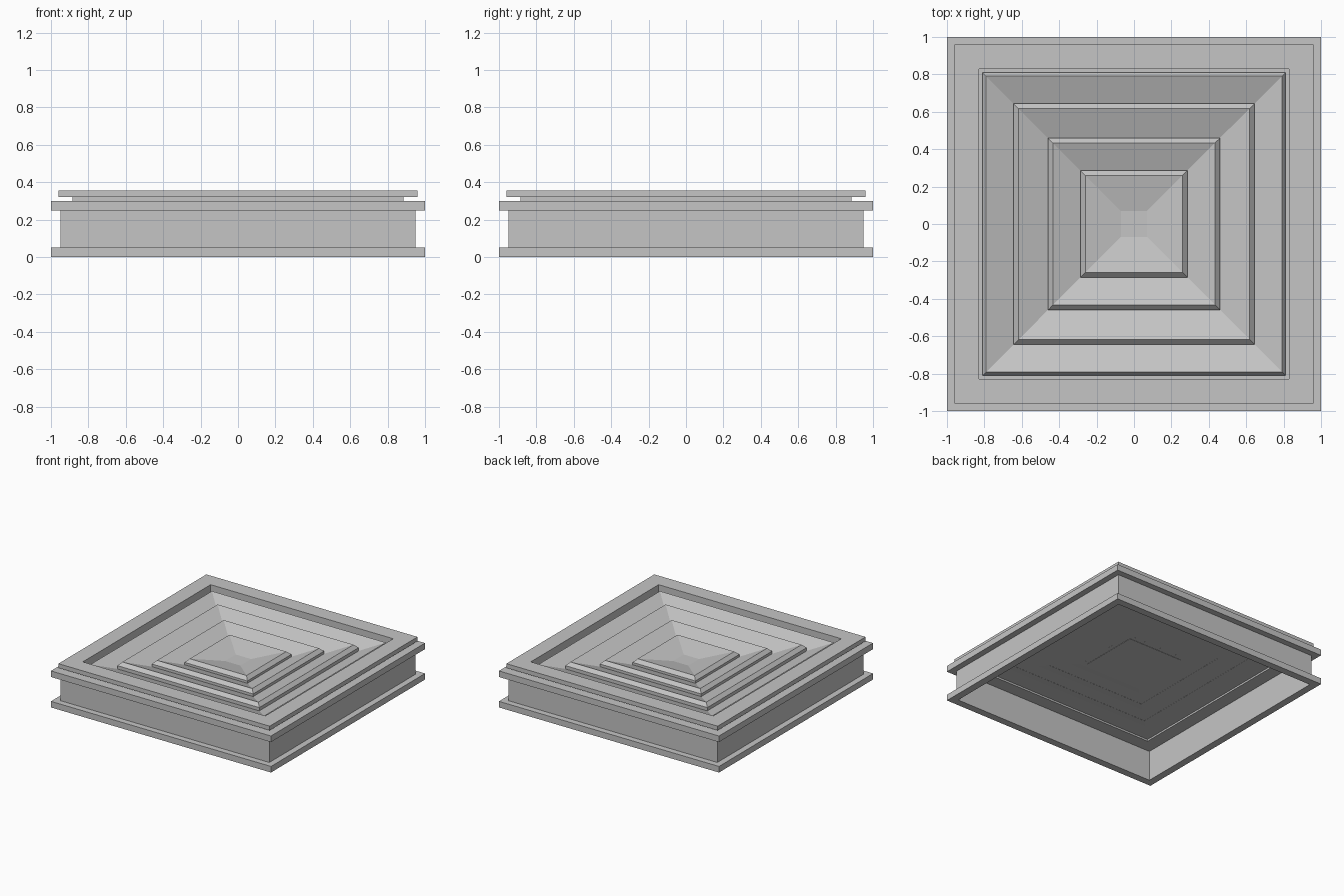
import bpy
import bmesh

cube = bpy.data.objects.get("Cube")
if cube:
    bpy.data.objects.remove(cube, do_unlink=True)

metal = bpy.data.materials.new("light_grey_metal")
metal.use_nodes = True
grey = (0.56, 0.56, 0.56, 1)
metal.diffuse_color = grey
metal.node_tree.nodes["Principled BSDF"].inputs["Base Color"].default_value = grey


def square_loft(name, profile, closed):
    """Sweep a (half size, height) profile around a square.
    Closed profiles make a frame; open ones are capped at both ends."""
    bm = bmesh.new()
    corners = [(-1, -1), (1, -1), (1, 1), (-1, 1)]
    rings = [[bm.verts.new((cx * r, cy * r, z)) for cx, cy in corners]
             for r, z in profile]
    pairs = list(zip(rings, rings[1:]))
    if closed:
        pairs.append((rings[-1], rings[0]))
    else:
        bm.faces.new(rings[0])
        bm.faces.new(rings[-1])
    for a, b in pairs:
        for i in range(4):
            j = (i + 1) % 4
            bm.faces.new((a[i], a[j], b[j], b[i]))
    bmesh.ops.recalc_face_normals(bm, faces=bm.faces)
    mesh = bpy.data.meshes.new(name)
    bm.to_mesh(mesh)
    bm.free()
    mesh.materials.append(metal)
    obj = bpy.data.objects.new(name, mesh)
    bpy.context.collection.objects.link(obj)
    return obj


# Duct collar with its two flanges, neck and face frame
square_loft("collar_and_frame", [
    (0.94, 0), (1, 0), (1, 0.05), (0.95, 0.05),
    (0.95, 0.25), (1, 0.25), (1, 0.3), (0.885, 0.3),
    (0.885, 0.32), (0.96, 0.32), (0.96, 0.355), (0.83, 0.355),
    (0.83, 0.25), (0.94, 0.25)], True)

# Backing plate, with a slightly raised centre pad underneath
square_loft("backing_plate", [
    (0.25, 0.262), (0.25, 0.265), (0.83, 0.265),
    (0.83, 0.29), (0.8, 0.29), (0.8, 0.268)], False)

# Nested dished louvres: outer lip, lip height, inner edge
SLOPE = 0.36
LIP = 0.027
louvres = [("outer_louvre", 0.81, 0.328, 0.63),
           ("middle_louvre", 0.645, 0.33, 0.45),
           ("inner_louvre", 0.46, 0.322, 0.275)]
for name, outer, top, inner in louvres:
    peak = outer - (0.02 if outer > 0.7 else LIP)
    square_loft(name, [
        (outer, 0.267), (outer, top - LIP), (peak, top),
        (inner, top - SLOPE * (peak - inner)), (inner, 0.264)], True)

# Shallow dished centre piece
square_loft("centre_dish", [
    (0.285, 0.264), (0.285, 0.288), (0.258, 0.315), (0.07, 0.275)], False)
